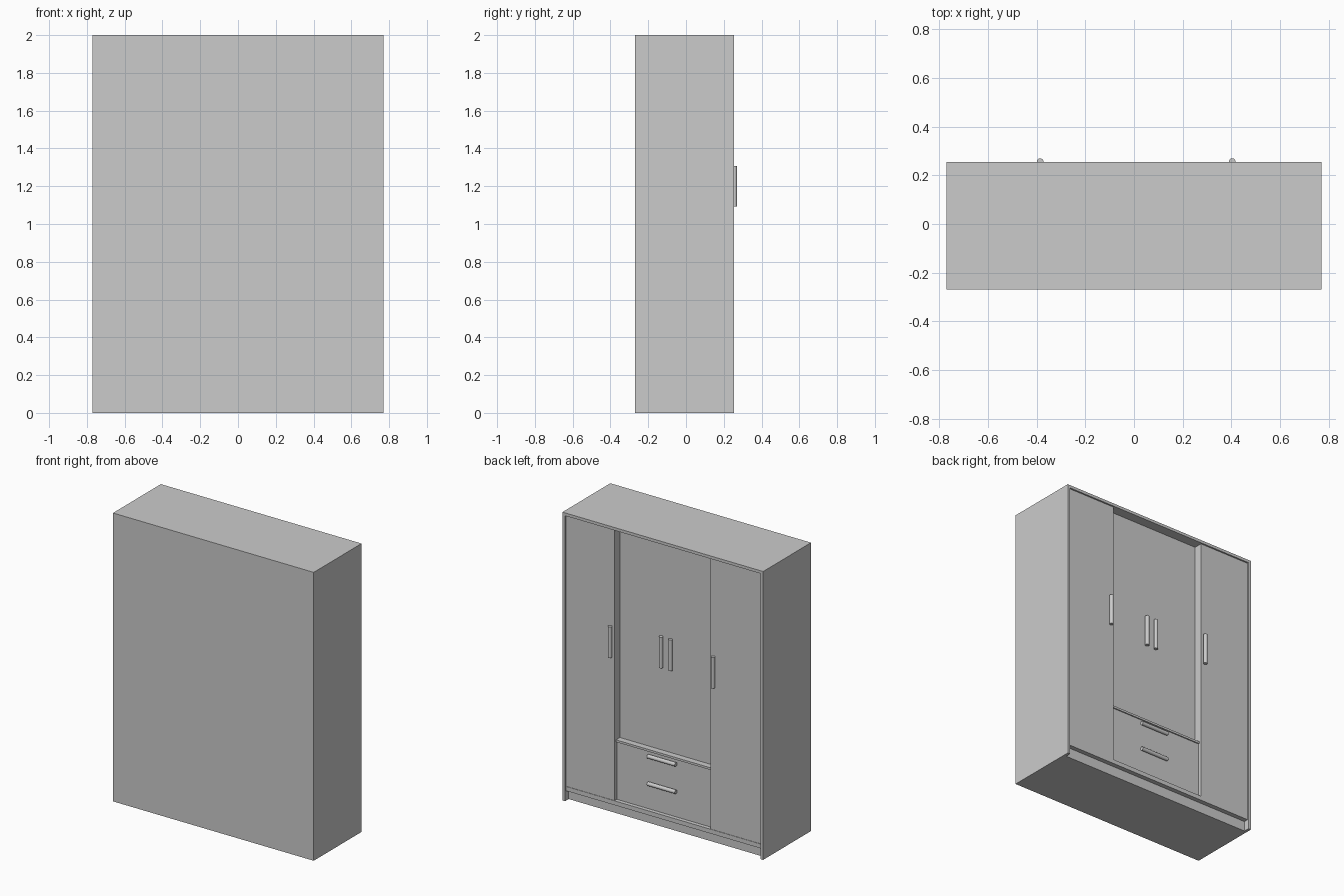
import bpy, math

if "Cube" in bpy.data.objects:
    bpy.data.objects.remove(bpy.data.objects["Cube"])

W, BACK, FRONT, H = 0.77, -0.27, 0.254, 2.0   # doors open towards +y
T = 0.02                                      # board thickness
XL, XR = -0.36, 0.378                         # centre bay limits
Y_SIDE, Y_MID, Y_DRAWER = 0.243, 0.184, 0.219  # front planes
Z_FLOOR, Z_SPLIT, Z_SHELF = 0.10, 0.32, 0.515


def board(name, x, y, z):
    """Box from (min, max) pairs."""
    bpy.ops.mesh.primitive_cube_add(size=1, location=[sum(p) / 2 for p in (x, y, z)])
    o = bpy.context.object
    o.name = name
    o.scale = [p[1] - p[0] for p in (x, y, z)]
    bpy.ops.object.transform_apply(location=False, rotation=False, scale=True)
    return o


def handle(name, x, plane, z, horizontal=False):
    """Round bar resting on a door or drawer front."""
    r = 0.0135
    rot = (0, math.pi / 2, 0) if horizontal else (0, 0, 0)
    bpy.ops.mesh.primitive_cylinder_add(vertices=32, radius=r, depth=0.215,
                                        location=(x, plane + r, z), rotation=rot)
    bpy.context.object.name = name
    bpy.ops.object.shade_smooth_by_angle()


# Carcass
inner = (-W + T, W - T)
board("right_side_panel", (W - T, W), (BACK, FRONT), (0, H))
board("left_side_panel", (-W, -W + T), (BACK, FRONT), (0, H))
board("top_panel", inner, (BACK, FRONT), (H - T, H))
board("rear_panel", inner, (BACK, BACK + T), (0.07, H - T))
board("floor_panel", inner, (BACK, 0.246), (0.07, Z_FLOOR))
board("plinth", inner, (BACK, 0.214), (0, 0.07))

# Dividers beside the centre bay
for name, x in (("left_divider", (XL - T, XL)), ("right_divider", (XR, XR + T))):
    board(name, x, (BACK + T, Y_SIDE - T), (Z_FLOOR, H - T))

# Outer doors
board("right_door", (XR, W - T), (Y_SIDE - T, Y_SIDE), (Z_FLOOR, H - T))
board("left_door", (-W + T, XL), (Y_SIDE - T, Y_SIDE), (Z_FLOOR, H - T))

# Recessed centre doors
mid = (XL + XR) / 2
board("centre_door_left", (XL, mid), (Y_MID - T, Y_MID), (Z_SHELF, H - T))
board("centre_door_right", (mid, XR), (Y_MID - T, Y_MID), (Z_SHELF, H - T))

# Shelf and drawer fronts
board("drawer_shelf", (XL, XR), (BACK + T, Y_DRAWER + 0.008), (Z_SHELF - 0.015, Z_SHELF))
board("upper_drawer", (XL, XR), (Y_DRAWER - T, Y_DRAWER), (Z_SPLIT, Z_SHELF - 0.015))
board("lower_drawer", (XL, XR), (Y_DRAWER - T, Y_DRAWER), (Z_FLOOR, Z_SPLIT))

# Handles
handle("right_door_handle", 0.404, Y_SIDE, 1.2)
handle("left_door_handle", -0.386, Y_SIDE, 1.2)
handle("centre_handle_right", 0.054, Y_MID, 1.2)
handle("centre_handle_left", -0.019, Y_MID, 1.2)
handle("upper_drawer_handle", 0.022, Y_DRAWER, 0.47, True)
handle("lower_drawer_handle", 0.022, Y_DRAWER, 0.28, True)
